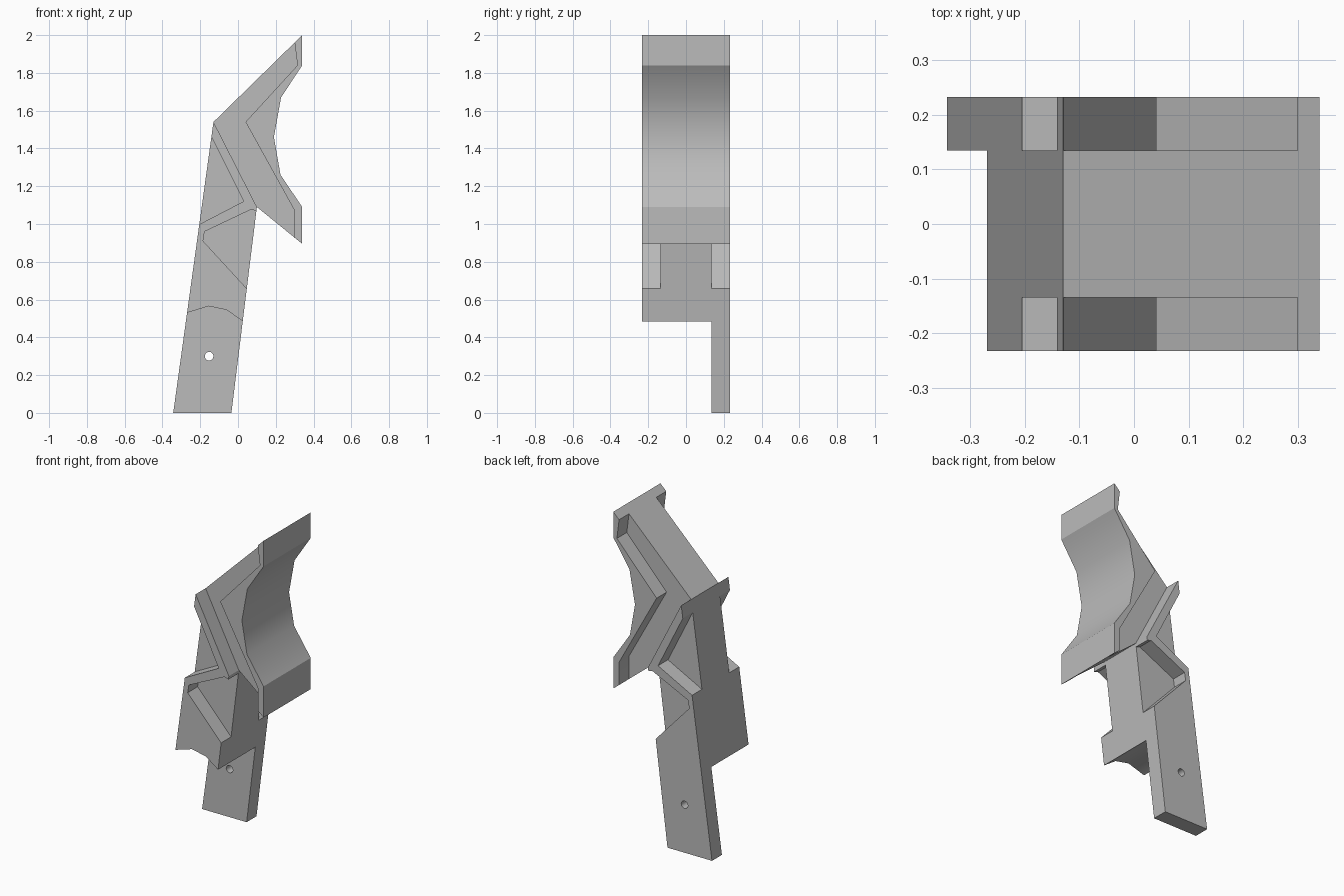
import bpy, bmesh, math

old = bpy.data.objects.get("Cube")
if old:
    bpy.data.objects.remove(old, do_unlink=True)

HALF, CORE = 0.233, 0.135   # half width of the whole part and of its core

grey = bpy.data.materials.new("plain grey")
grey.use_nodes = True
colour = (0.5, 0.5, 0.5, 1)
grey.diffuse_color = colour
grey.node_tree.nodes["Principled BSDF"].inputs["Base Color"].default_value = colour


def prism(name, profile, y0, y1):
    """Extrude an x-z profile from y0 to y1."""
    bm = bmesh.new()
    face = bm.faces.new([bm.verts.new((x, y0, z)) for x, z in profile])
    out = bmesh.ops.extrude_face_region(bm, geom=[face])
    moved = [v for v in out["geom"] if isinstance(v, bmesh.types.BMVert)]
    bmesh.ops.translate(bm, verts=moved, vec=(0, y1 - y0, 0))
    bmesh.ops.recalc_face_normals(bm, faces=bm.faces)
    mesh = bpy.data.meshes.new(name)
    bm.to_mesh(mesh)
    bm.free()
    mesh.materials.append(grey)
    obj = bpy.data.objects.new(name, mesh)
    bpy.context.collection.objects.link(obj)
    return obj


# Full side outline: slanted handle, peaked back and curved jaw
body = prism("bracket_body", [
    (-0.343, 0), (-0.035, 0), (0.1, 1.09), (0.34, 0.895), (0.34, 1.09),
    (0.225, 1.26), (0.19, 1.46), (0.228, 1.67), (0.34, 1.84), (0.34, 2.0),
    (-0.13, 1.54)], -HALF, HALF)

# Side recesses, running past the outline where they are open
recesses = {
    "jaw_channel": [(0.04, 1.54), (0.315, 1.84), (0.3, 1.96), (0.3, 2.1),
                    (-0.155, 1.59), (0.1, 1.09), (0.151, 0.99), (0.3, 0.85),
                    (0.3, 1.07)],
    "upper_pocket": [(-0.18, 1.54), (0.03, 1.12), (-0.24, 0.98)],
    "lower_pocket": [(0.07, 1.077), (-0.177, 0.96), (-0.185, 0.91),
                     (0.09, 0.611), (0.125, 1.06)],
}
cutters = []
for name, profile in recesses.items():
    for side in (-1, 1):
        cutters.append(prism(name, profile, side * CORE, side * 0.3))

# Arched cut that leaves only the rear plate as the handle
cutters.append(prism("handle_cut", [
    (-0.385, 0.495), (-0.27, 0.53), (-0.155, 0.565), (-0.06, 0.545),
    (0.025, 0.485), (0.1, 0.432), (0.1, -0.1), (-0.45, -0.1)], -0.3, CORE))

# Round hole through the handle
ring = [2 * math.pi * i / 16 for i in range(16)]
cutters.append(prism("handle_hole", [
    (-0.153 + 0.023 * math.cos(a), 0.3 + 0.023 * math.sin(a)) for a in ring],
    0.1, 0.3))

for cutter in cutters:
    cutter.hide_render = True
    mod = body.modifiers.new(cutter.name, "BOOLEAN")
    mod.operation = "DIFFERENCE"
    mod.solver = "EXACT"
    mod.object = cutter

# Apply the cuts, then drop the cutters
graph = bpy.context.evaluated_depsgraph_get()
result = bpy.data.meshes.new_from_object(body.evaluated_get(graph))
body.modifiers.clear()
body.data = result
for cutter in cutters:
    bpy.data.objects.remove(cutter, do_unlink=True)

# Smooth only the shallow bends of the jaw, arch and hole
bpy.ops.object.select_all(action="DESELECT")
body.select_set(True)
bpy.context.view_layer.objects.active = body
bpy.ops.object.shade_smooth_by_angle(angle=math.radians(30))
